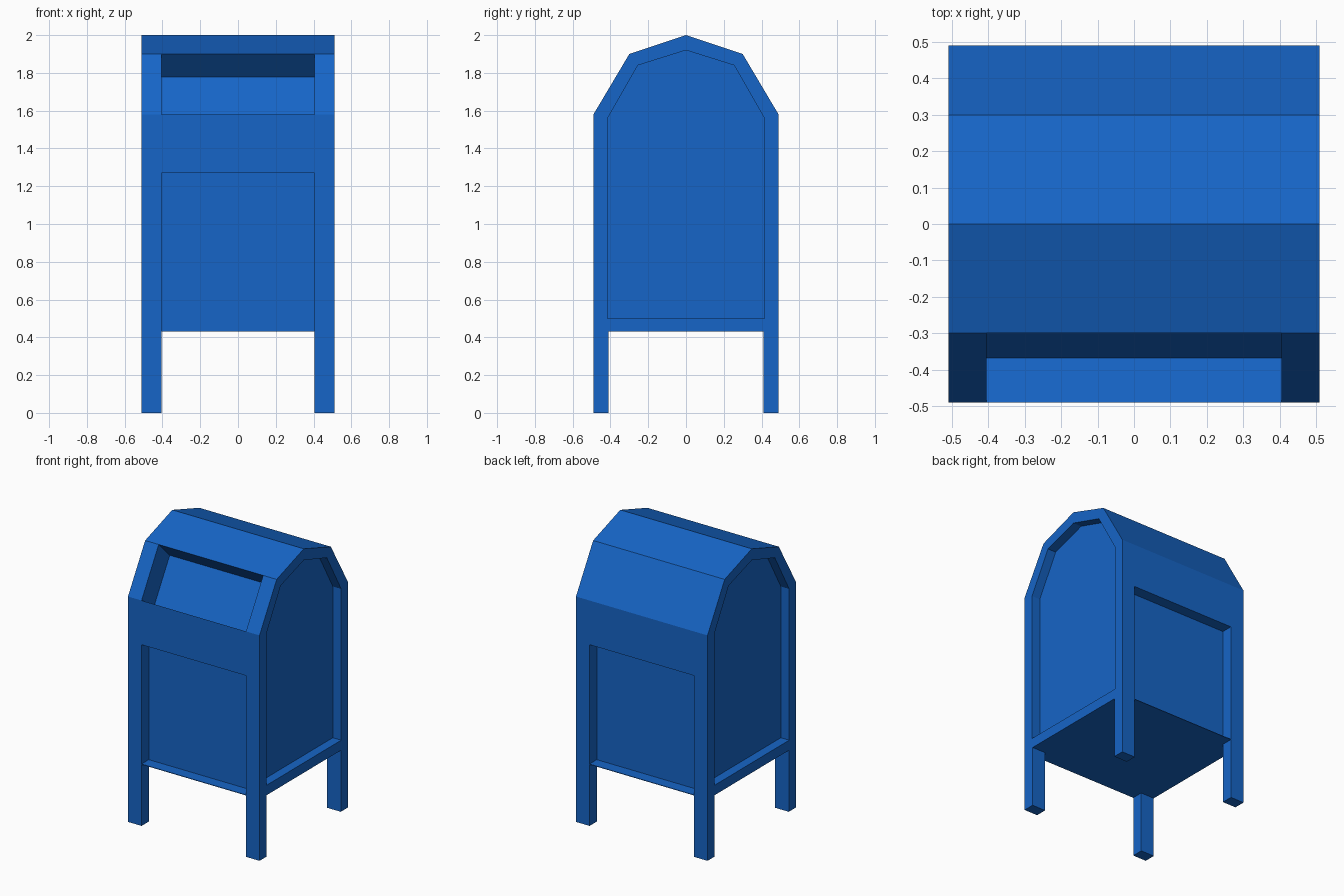
import bpy, bmesh

if "Cube" in bpy.data.objects:
    bpy.data.objects.remove(bpy.data.objects["Cube"])

blue = bpy.data.materials.new("blue_paint")
blue.diffuse_color = (0.008, 0.13, 0.57, 1)
blue.use_nodes = True
blue.node_tree.nodes["Principled BSDF"].inputs["Base Color"].default_value = blue.diffuse_color


def prism(name, profile, x0, x1):
    """Extrude a closed (y, z) profile along x."""
    bm = bmesh.new()
    face = bm.faces.new([bm.verts.new((x0, y, z)) for y, z in profile])
    ext = bmesh.ops.extrude_face_region(bm, geom=[face])
    moved = [v for v in ext["geom"] if isinstance(v, bmesh.types.BMVert)]
    bmesh.ops.translate(bm, verts=moved, vec=(x1 - x0, 0, 0))
    bmesh.ops.recalc_face_normals(bm, faces=bm.faces)
    mesh = bpy.data.meshes.new(name)
    bm.to_mesh(mesh)
    bm.free()
    mesh.materials.append(blue)
    obj = bpy.data.objects.new(name, mesh)
    bpy.context.collection.objects.link(obj)
    return obj


def box(name, x0, x1, y0, y1, z0, z1):
    return prism(name, [(y0, z0), (y1, z0), (y1, z1), (y0, z1)], x0, x1)


def cut(target, cutter):
    mod = target.modifiers.new("cut", "BOOLEAN")
    mod.operation, mod.solver, mod.object = "DIFFERENCE", "EXACT", cutter
    bpy.context.view_layer.objects.active = target
    bpy.ops.object.modifier_apply(modifier=mod.name)
    bpy.data.objects.remove(cutter)


def arch(half):
    """Mirror the +y half of a profile whose last point is the ridge."""
    return half + [(-y, z) for y, z in half[-2::-1]]


W, D, FLOOR = 0.51, 0.49, 0.43    # half width, half depth, underside height
IX, IY = 0.405, 0.41              # inner faces of the corner posts

# Main body with faceted roof
body = prism("body", arch([(D, FLOOR), (D, 1.58), (0.30, 1.90), (0, 2.0)]), -W, W)

# Recessed side panels
panel = arch([(0.415, 0.50), (0.415, 1.56), (0.255, 1.84), (0, 1.92)])
for s in (-1, 1):
    cut(body, prism("side_cutter", panel, s * 0.445, s * 0.7))

# Recessed front and back panels above a thin floor lip
for s in (-1, 1):
    y0, y1 = sorted((s * IY, s * 0.7))
    cut(body, box("panel_cutter", -IX, IX, y0, y1, FLOOR + 0.004, 1.27))

# Mail slot sunk diagonally into the front slope
low, high = (-D, 1.58), (-0.30, 1.90)
slot = [(p[0] + k, p[1] - k) for p, k in
        ((low, -0.1), (high, -0.1), (high, 0.122), (low, 0.122))]
cut(body, prism("slot_cutter", slot, -IX, IX))

# Corner legs
for sx, side in ((-1, "left"), (1, "right")):
    for sy, end in ((-1, "front"), (1, "back")):
        x0, x1 = sorted((sx * IX, sx * W))
        y0, y1 = sorted((sy * IY, sy * D))
        box(f"{end}_{side}_leg", x0, x1, y0, y1, 0, FLOOR)
